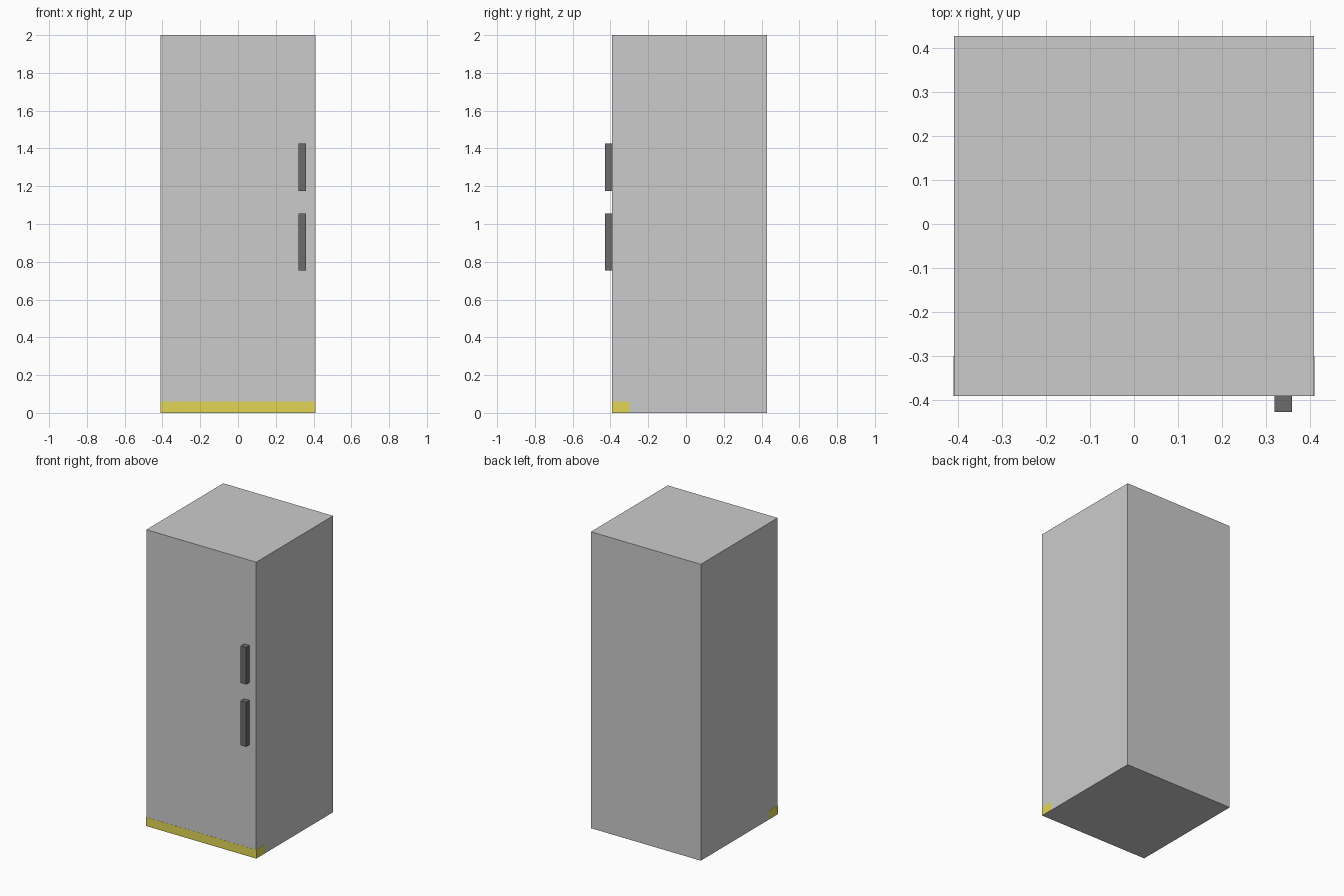
import bpy

if "Cube" in bpy.data.objects:
    bpy.data.objects.remove(bpy.data.objects["Cube"])


def material(name, rgb):
    mat = bpy.data.materials.new(name)
    mat.diffuse_color = (*rgb, 1)
    mat.use_nodes = True
    mat.node_tree.nodes["Principled BSDF"].inputs["Base Color"].default_value = mat.diffuse_color
    return mat


def box(name, lo, hi, mat=None):
    """Axis-aligned box from its two opposite corners."""
    centre = [(a + b) / 2 for a, b in zip(lo, hi)]
    bpy.ops.mesh.primitive_cube_add(size=1, location=centre)
    obj = bpy.context.object
    obj.name = name
    obj.scale = [b - a for a, b in zip(lo, hi)]
    bpy.ops.object.transform_apply(location=False, rotation=False, scale=True)
    if mat:
        obj.data.materials.append(mat)
    return obj


yellow = material("kick_yellow", (0.76, 0.67, 0.09))
black = material("handle_black", (0.15, 0.15, 0.15))

FRONT, BACK, HALF = -0.391, 0.428, 0.41

# Cabinet
box("cabinet", (-HALF, FRONT, 0), (HALF, BACK, 2))

# Kick plate, a hair proud of the cabinet at the front and sides
e = 0.0008
box("kick_plate", (-HALF - e, FRONT - e, e), (HALF + e, -0.30, 0.06), yellow)

# Door handles
for name, z0, z1 in (("upper_handle", 1.175, 1.425), ("lower_handle", 0.755, 1.055)):
    box(name, (0.32, -0.428, z0), (0.36, FRONT, z1), black)
